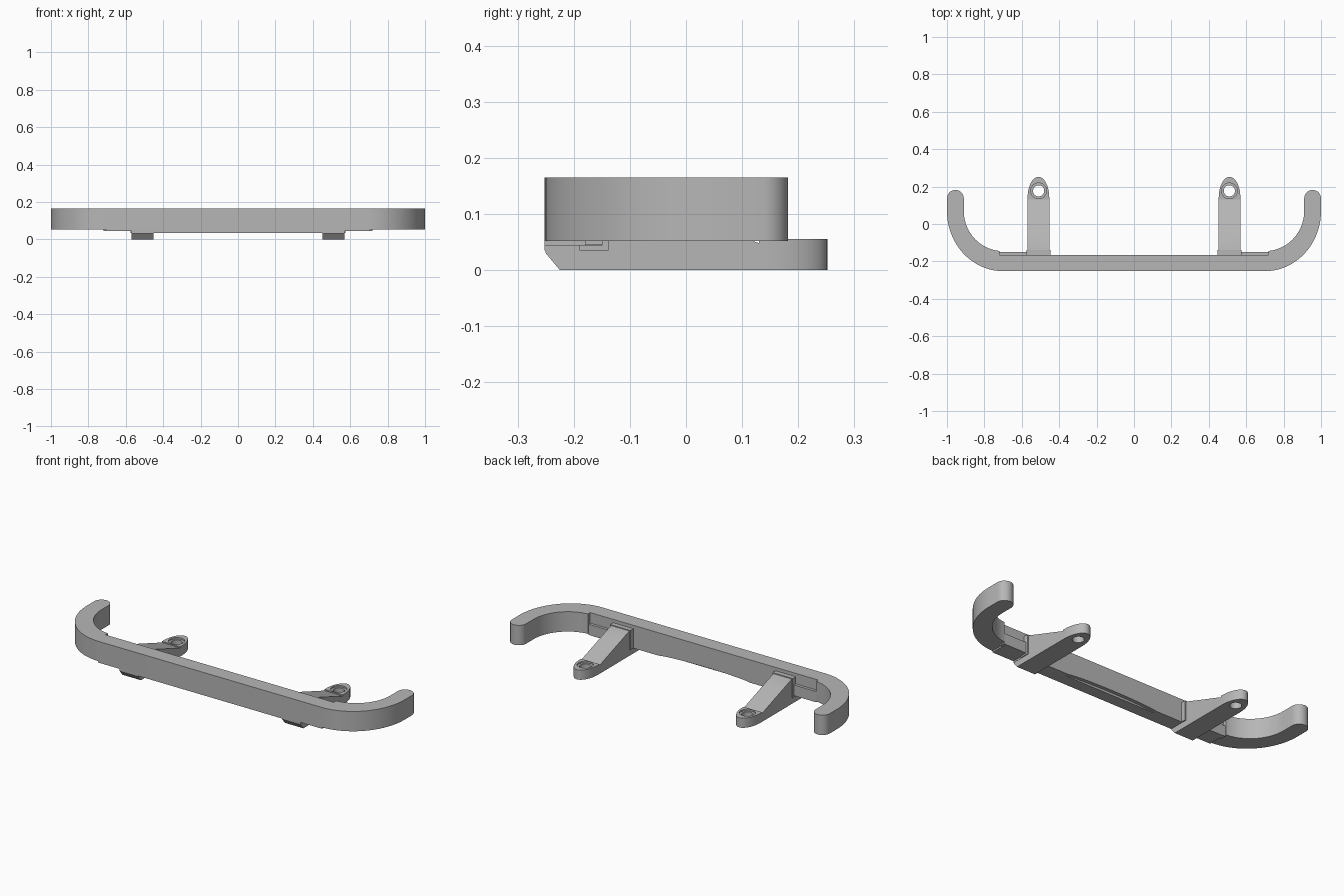
import bpy, bmesh
from math import cos, sin, radians

cube = bpy.data.objects.get("Cube")
if cube:
    bpy.data.objects.remove(cube, do_unlink=True)

grey = bpy.data.materials.new("plain grey")
grey.use_nodes = True
colour = (0.47, 0.47, 0.47, 1)
grey.diffuse_color = colour
grey.node_tree.nodes["Principled BSDF"].inputs["Base Color"].default_value = colour


def arc(cx, cy, rx, ry, start, end, steps):
    """Points along an elliptical arc."""
    angles = [radians(start + (end - start) * i / steps) for i in range(steps + 1)]
    return [(cx + rx * cos(a), cy + ry * sin(a)) for a in angles]


def prism(name, outline, axis, low, high):
    """Extrude a closed outline along one axis."""
    place = {"x": lambda a, b: (low, a, b),
             "y": lambda a, b: (a, low, b),
             "z": lambda a, b: (a, b, low)}[axis]
    bm = bmesh.new()
    face = bm.faces.new([bm.verts.new(place(a, b)) for a, b in outline])
    grown = bmesh.ops.extrude_face_region(bm, geom=[face])["geom"]
    shift = [high - low if axis == k else 0 for k in "xyz"]
    bmesh.ops.translate(bm, vec=shift,
                        verts=[v for v in grown if isinstance(v, bmesh.types.BMVert)])
    bmesh.ops.recalc_face_normals(bm, faces=bm.faces)
    mesh = bpy.data.meshes.new(name)
    bm.to_mesh(mesh)
    bm.free()
    mesh.materials.append(grey)
    obj = bpy.data.objects.new(name, mesh)
    bpy.context.collection.objects.link(obj)
    return obj


def box(name, x0, x1, y0, y1, z0, z1):
    return prism(name, [(x0, y0), (x1, y0), (x1, y1), (x0, y1)], "z", z0, z1)


def select(obj):
    bpy.ops.object.select_all(action="DESELECT")
    obj.select_set(True)
    bpy.context.view_layer.objects.active = obj


def boolean(obj, tool, operation):
    """Apply a boolean and discard its tool."""
    tool.hide_render = True
    mod = obj.modifiers.new("cut", "BOOLEAN")
    mod.object = tool
    mod.operation = operation
    mod.solver = "EXACT"
    select(obj)
    bpy.ops.object.modifier_apply(modifier=mod.name)
    bpy.data.objects.remove(tool, do_unlink=True)


def smooth(obj):
    select(obj)
    bpy.ops.object.shade_smooth_by_angle(angle=radians(30))


# Main bar with hooked, rounded ends
half = arc(0.70, 0.07, 0.30, 0.322, -90, 0, 24)
half += arc(0.955, 0.137, 0.045, 0.045, 0, 180, 16)
half += arc(0.70, 0.07, 0.21, 0.215, 0, -85, 24)
half.append((0.718, -0.165))
bar = prism("main_bar", half + [(-x, y) for x, y in reversed(half)], "z", 0.052, 0.165)
smooth(bar)

# Lower lip of the bar, with a shallow arch behind
lip = box("lower_lip", -0.57, 0.57, -0.252, -0.165, 0.035, 0.052)
arch = prism("arch_cutter", arc(0, 0.03, 0.30, 0.018, 0, 180, 24), "y", -0.185, -0.15)
boolean(lip, arch, "DIFFERENCE")
smooth(lip)

# Side outline of a bracket arm: chamfered foot, sloping top, flat tip
side_outline = [(-0.25, 0.05), (-0.25, 0.03), (-0.225, 0), (0.26, 0), (0.26, 0.055),
                (0.13, 0.055), (0.13, 0.048), (-0.14, 0.142), (-0.2, 0.142), (-0.2, 0.05)]

for side, s in (("left", 1), ("right", -1)):
    def span(a, b):
        return sorted((s * a, s * b))

    # Bracket arm with rounded tip
    arm = prism(side + "_bracket_arm", side_outline, "x", *span(0.453, 0.569))
    plan = [(s * 0.453, -0.26), (s * 0.569, -0.26)]
    plan += arc(s * 0.511, 0.14, s * 0.058, 0.112, 0, 180, 28)
    boolean(arm, prism("plan_cutter", plan, "z", -0.1, 0.3), "INTERSECT")

    # Bolt hole and shallow seat around it
    for radius, floor in ((0.042, 0.046), (0.03, -0.1)):
        ring = arc(s * 0.51, 0.177, radius, radius, 0, 360, 32)[:-1]
        boolean(arm, prism("hole_cutter", ring, "z", floor, 0.2), "DIFFERENCE")
    smooth(arm)

    # Root block where the arm meets the bar
    box(side + "_arm_root", *span(0.447, 0.574), -0.19, -0.138, 0.035, 0.146)

    # Ledge and bottom pad between the arm and the hooked end
    box(side + "_ledge", *span(0.57, 0.718), -0.18, -0.149, 0.045, 0.105)
    box(side + "_bottom_pad", *span(0.57, 0.705), -0.252, -0.149, 0.044, 0.0525)
